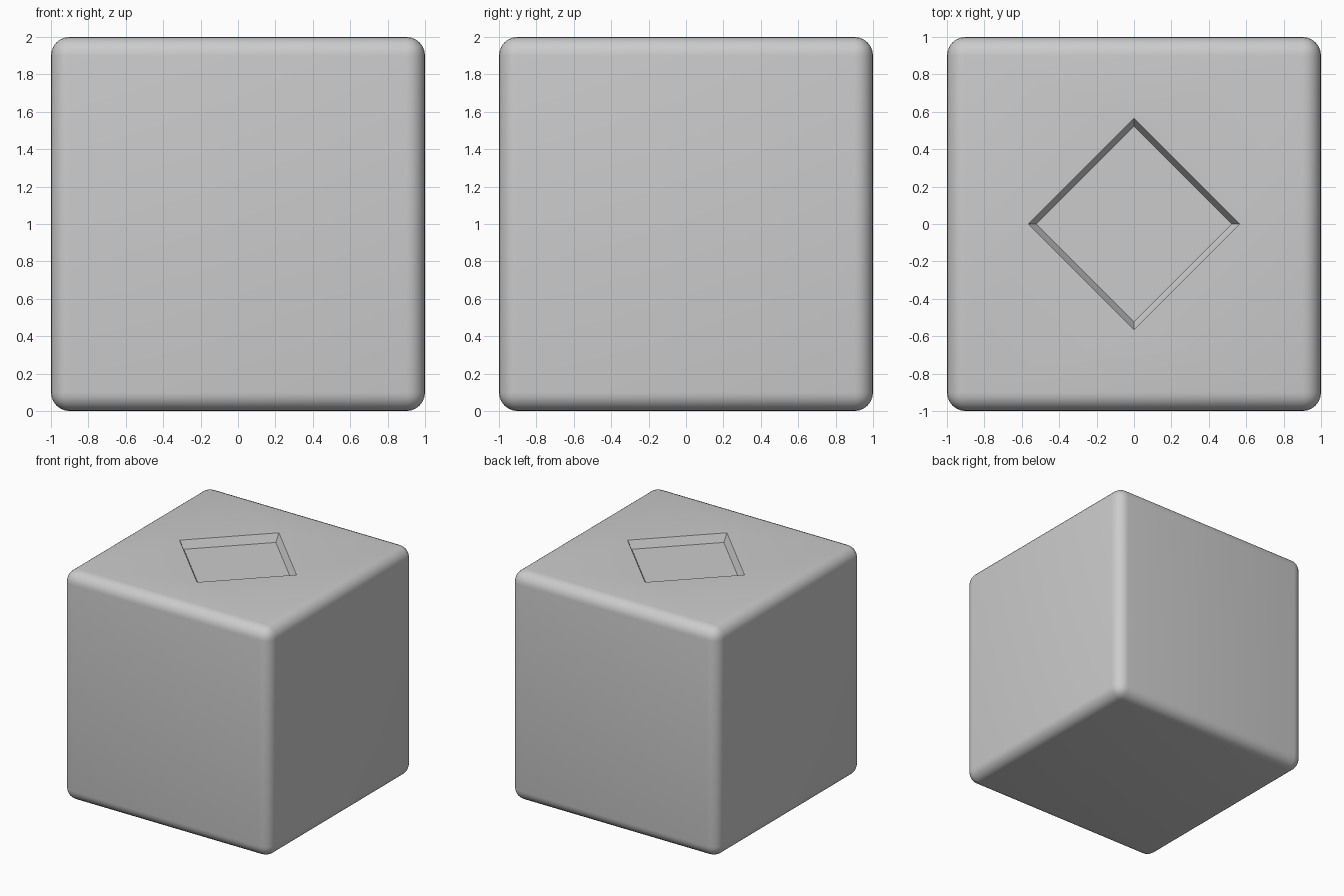
import bpy

if "Cube" in bpy.data.objects:
    bpy.data.objects.remove(bpy.data.objects["Cube"])

# Rounded block standing on the floor
bpy.ops.mesh.primitive_cube_add(size=2, location=(0, 0, 1))
block = bpy.context.object
block.name = "rounded_block"
bevel = block.modifiers.new("rounded_edges", 'BEVEL')
bevel.width = 0.1
bevel.segments = 6
bevel.limit_method = 'NONE'

# Four-sided tapered cutter for the diamond recess in the top
depth, rim, floor = 0.068, 0.565, 0.522
bpy.ops.mesh.primitive_cone_add(vertices=4, radius1=floor, radius2=2 * rim - floor,
                                depth=2 * depth, location=(0, 0, 2))
cutter = bpy.context.object
cutter.name = "recess_cutter"
cutter.hide_render = True
recess = block.modifiers.new("diamond_recess", 'BOOLEAN')
recess.operation = 'DIFFERENCE'
recess.solver = 'EXACT'
recess.object = cutter

# Apply the modifiers, drop the cutter and smooth the rounded edges
bpy.ops.object.select_all(action='DESELECT')
block.select_set(True)
bpy.context.view_layer.objects.active = block
for name in ("rounded_edges", "diamond_recess"):
    bpy.ops.object.modifier_apply(modifier=name)
bpy.data.objects.remove(cutter)
bpy.ops.object.shade_smooth_by_angle()
